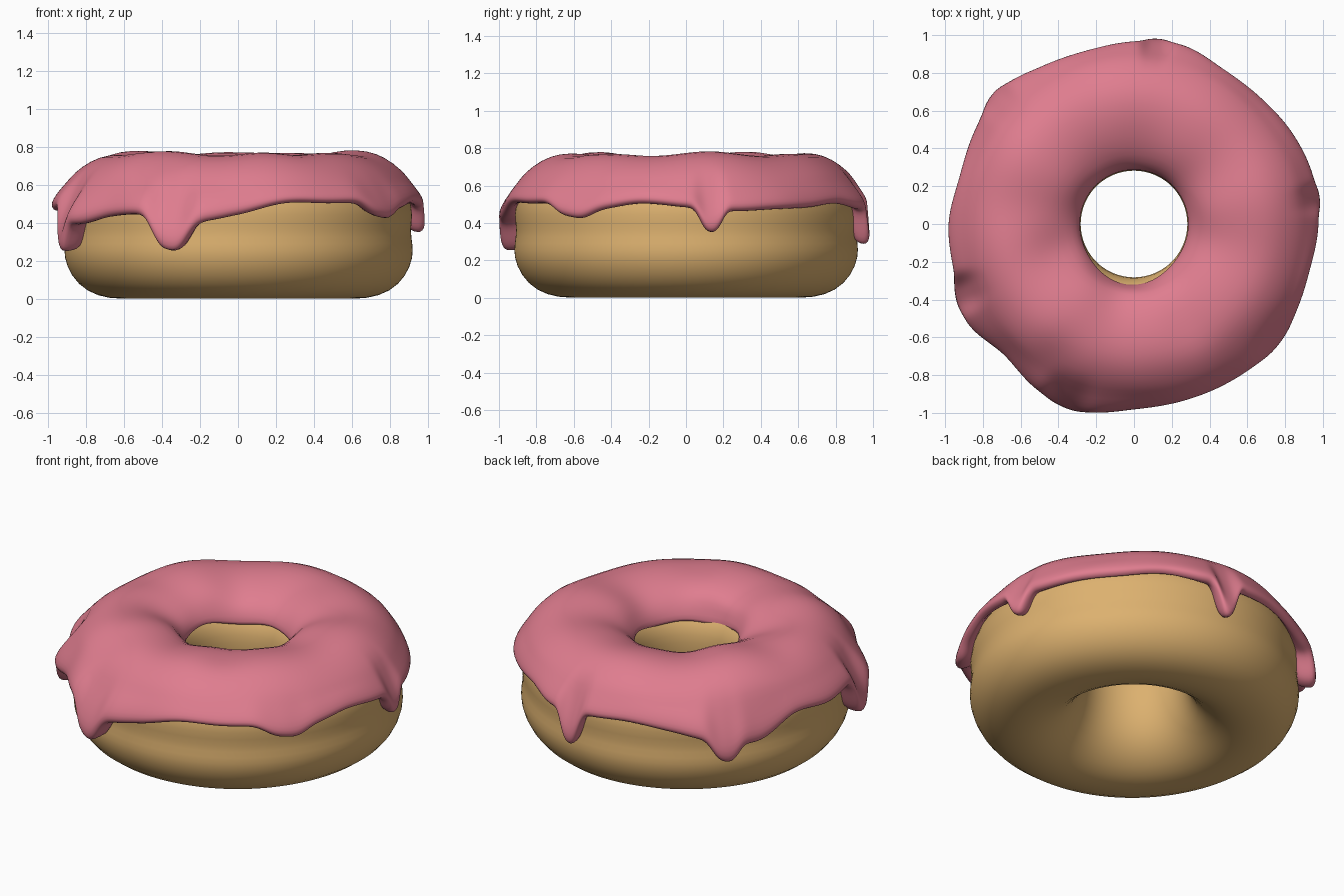
import bpy, bmesh
from math import sin, cos, exp, radians, floor, tau

if "Cube" in bpy.data.objects:
    bpy.data.objects.remove(bpy.data.objects["Cube"], do_unlink=True)


def make_material(name, colour):
    mat = bpy.data.materials.new(name)
    mat.use_nodes = True
    mat.diffuse_color = (*colour, 1)
    mat.node_tree.nodes["Principled BSDF"].inputs["Base Color"].default_value = (*colour, 1)
    return mat


def periodic(table, angle):
    """Smooth closed curve through evenly spaced values around the ring."""
    count = len(table)
    pos = angle / tau * count
    i, t = floor(pos), pos - floor(pos)
    a, b, c, d = (table[(i + k) % count] for k in (-1, 0, 1, 2))
    return b + t * (c - a + t * (2 * a - 5 * b + 4 * c - d + t * (3 * (b - c) + d - a))) / 2


def angle_gap(angle, degrees):
    """Signed angular distance, wrapped to half a turn."""
    return (angle - radians(degrees) + tau / 2) % tau - tau / 2


def ring_body(name, profile, segments, mat):
    """Sweep a closed (radius, height) profile round z; it may change with angle."""
    bm = bmesh.new()
    rings = []
    for s in range(segments):
        a = tau * s / segments
        rings.append([bm.verts.new((r * cos(a), r * sin(a), z)) for r, z in profile(a)])
    for s, ring in enumerate(rings):
        after = rings[(s + 1) % segments]
        for i in range(len(ring)):
            j = (i + 1) % len(ring)
            bm.faces.new((ring[i], after[i], after[j], ring[j]))
    bmesh.ops.recalc_face_normals(bm, faces=bm.faces)
    mesh = bpy.data.meshes.new(name)
    bm.to_mesh(mesh)
    bm.free()
    mesh.materials.append(mat)
    mesh.shade_smooth()
    obj = bpy.data.objects.new(name, mesh)
    bpy.context.collection.objects.link(obj)
    obj.modifiers.new("smooth", "SUBSURF").levels = 1
    obj.modifiers["smooth"].render_levels = 1
    return obj


# Dough: a flat-bottomed ring with a soft waist
DOUGH = [(.28, .4), (.295, .27), (.35, .14), (.46, .04), (.57, 0), (.68, 0), (.8, .035),
         (.885, .12), (.922, .22), (.918, .29), (.905, .36), (.92, .44), (.905, .54),
         (.82, .65), (.7, .69), (.55, .69), (.4, .65), (.31, .57), (.283, .49)]


def dough_profile(a):
    wobble = 1 + .004 * sin(3 * a + 1) + .003 * sin(5 * a)
    return [(r * wobble if r > .7 else r, z) for r, z in DOUGH]


# Icing: lower edge height and outer reach around the ring
EDGE = [.49, .47, .48, .49, .51, .48, .49, .5, .47, .42, .38, .48,
        .47, .48, .4, .44, .45, .41, .45, .51, .51, .51, .48, .51]
REACH = [.98, .985, .97, .95, .95, .985, .97, .955, .97, 1.01, .98, .96,
         .985, .99, 1.03, .98, 1.02, 1.03, .985, .975, .98, .99, .98, .965]
# Drips: direction in degrees, length, half width in degrees
DRIPS = [(8, .12, 4), (83, .19, 4), (138, .11, 5), (202, .18, 5),
         (249, .16, 6.5), (321, .06, 8)]
# Dimples: x, y, depth, size
DIMPLES = [(-.42, -.13, .035, .13), (.28, -.55, .02, .13), (-.42, -.72, .03, .14),
           (0, .42, .02, .15), (-.66, .1, .012, .15)]


def icing_profile(a):
    edge = periodic(EDGE, a)
    reach = periodic(REACH, a)
    for where, length, width in DRIPS:
        near = exp(-abs(angle_gap(a, where) / radians(width)) ** 3)
        edge -= length * near
        reach += .012 * near
    hole = .287 + .035 * max(0, cos(angle_gap(a, 265))) ** 4
    lip = .565 + .012 * sin(2 * a + 1) + .008 * sin(5 * a)
    # Hidden inner side, hole lip and crown
    pts = [(.6, .68), (.4, .64), (hole + .04, lip + .02), (hole + .005, lip - .005),
           (hole - .006, lip + .015), (hole + .018, .635), (.36, .7), (.46, .75),
           (.58, .772), (.69, .768), (.78, .735)]
    # Outer slope, falling to the rounded lower rim
    drop = .67 - edge
    for share, out in ((0, 0), (.25, .32), (.5, .66), (.74, .93), (.9, 1)):
        pts.append((.865 + (reach - .865) * out, .67 - drop * share))
    pts += [(reach - .012, edge), (reach - .035, edge - .01), (.92, edge + .003),
            (.895, edge + .03), (.87, .58), (.78, .65)]
    shaped = []
    for i, (r, z) in enumerate(pts):
        if 5 < i < 13:
            z += .009 * sin(5 * a + .6) + .005 * sin(8 * a)
            for dx, dy, depth, size in DIMPLES:
                gap = (r * cos(a) - dx) ** 2 + (r * sin(a) - dy) ** 2
                z -= depth * exp(-gap / size ** 2)
        shaped.append((r, z))
    return shaped


ring_body("dough", dough_profile, 96, make_material("golden dough", (.72, .44, .16)))
ring_body("icing", icing_profile, 288, make_material("pink icing", (.74, .205, .275)))
